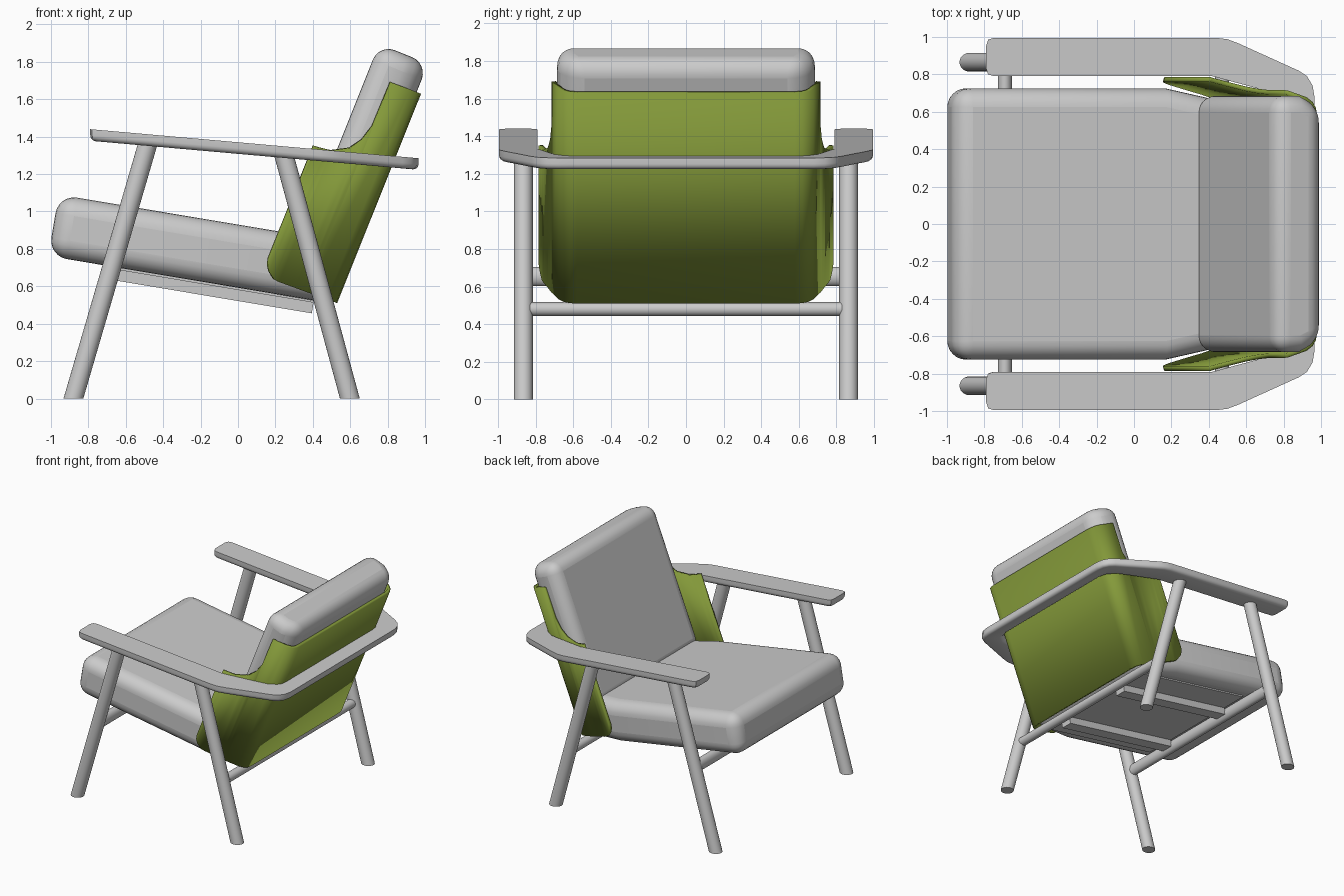
import bpy, bmesh, math
from mathutils import Vector as V

if "Cube" in bpy.data.objects:
    bpy.data.objects.remove(bpy.data.objects["Cube"])


def material(name, rgb):
    m = bpy.data.materials.new(name)
    m.use_nodes = True
    m.diffuse_color = (*rgb, 1)
    m.node_tree.nodes["Principled BSDF"].inputs["Base Color"].default_value = (*rgb, 1)
    return m


GREY = material("light grey", (0.6, 0.6, 0.6))
GREEN = material("olive green", (0.23, 0.32, 0.042))
parts = []


def finish(name, bm, mat):
    bmesh.ops.recalc_face_normals(bm, faces=bm.faces)
    me = bpy.data.meshes.new(name)
    bm.to_mesh(me)
    bm.free()
    me.materials.append(mat)
    ob = bpy.data.objects.new(name, me)
    bpy.context.collection.objects.link(ob)
    parts.append(ob)
    return ob


def prism(name, outline, origin, a, b, depth, bevel=0, bottom_bevel=0):
    """Outline in the plane of a and b, extruded along depth."""
    bm = bmesh.new()
    base = [bm.verts.new(origin + a * p + b * q) for p, q in outline]
    face = bm.faces.new(base)
    rim = list(face.edges)
    ext = bmesh.ops.extrude_face_region(bm, geom=[face], use_keep_orig=True)
    for v in ext["geom"]:
        if isinstance(v, bmesh.types.BMVert):
            v.co += depth
    bmesh.ops.recalc_face_normals(bm, faces=bm.faces)
    if bottom_bevel:
        bmesh.ops.bevel(bm, geom=rim, offset=bottom_bevel, segments=4,
                        profile=0.5, affect='EDGES')
    ob = finish(name, bm, GREY)
    if bevel:
        mod = ob.modifiers.new("rounded edges", 'BEVEL')
        mod.width, mod.segments, mod.limit_method = bevel, 6, 'ANGLE'
    return ob


def rod(name, p, q, a, b, sides=24):
    """Round bar whose end caps lie in the plane of a and b."""
    bm = bmesh.new()
    turn = [2 * math.pi * i / sides for i in range(sides)]
    rings = [[bm.verts.new(V(c) + a * math.cos(t) + b * math.sin(t)) for t in turn]
             for c in (p, q)]
    for i in range(sides):
        j = (i + 1) % sides
        bm.faces.new((rings[0][i], rings[0][j], rings[1][j], rings[1][i]))
    for r in rings:
        bm.faces.new(r)
    return finish(name, bm, GREY)


X, Y, Z = V((1, 0, 0)), V((0, 1, 0)), V((0, 0, 1))

# Seat cushion, sloping down to the rear and narrowing there
along, up = V((0.986, 0, -0.165)), V((0.165, 0, 0.986))
seat = V((-1.014, 0, 0.762))
half = [(0, 0.725), (1.16, 0.725), (1.54, 0.64)]
prism("seat_cushion", half + [(s, -y) for s, y in reversed(half)],
      seat, along, Y, up * 0.333, bevel=0.1)

# Seat board and rails under the cushion
prism("seat_board", [(0.37, -0.58), (1.44, -0.58), (1.44, 0.58), (0.37, 0.58)],
      seat, along, Y, up * -0.012)
for side, y in (("left", 0.3), ("right", -0.37)):
    prism(side + "_seat_rail", [(0.37, y - 0.05), (1.44, y - 0.05), (1.44, y + 0.05), (0.37, y + 0.05)],
          seat, along, Y, up * -0.07)

# Back cushion, in the leaning frame of the backrest
lean, fwd = V((0.372, 0, 0.928)), V((-0.928, 0, 0.372))
heel = V((0.53, 0, 0.51))
prism("back_cushion", [(0.025, -0.63), (0.14, -0.685), (0.307, -0.685),
                       (0.307, 0.685), (0.14, 0.685), (0.025, 0.63)],
      heel + lean * 0.2, fwd, Y, lean * 1.17, bevel=0.09)

# Wrapped shell: stations of forward depth, half width, lower end, upper end
stations = [(0, 0.58, 0, 1.206), (0.006, 0.62, 0, 1.206), (0.025, 0.652, 0, 1.206),
            (0.06, 0.678, 0, 1.206), (0.171, 0.715, -0.006, 1.203),
            (0.174, 0.716, -0.006, 0.95), (0.2, 0.723, -0.007, 0.86),
            (0.244, 0.735, -0.008, 0.796), (0.331, 0.76, -0.011, 0.747),
            (0.36, 0.768, -0.008, 0.742), (0.4, 0.778, 0.022, 0.737),
            (0.418, 0.783, 0.05, 0.735), (0.426, 0.786, 0.085, 0.735)]
bm = bmesh.new()
path = [(n, -y, lo, hi) for n, y, lo, hi in reversed(stations)] + stations
cols = [[bm.verts.new(heel + fwd * n + Y * y + lean * h) for h in (lo, hi)]
        for n, y, lo, hi in path]
for c, d in zip(cols, cols[1:]):
    bm.faces.new((c[0], d[0], d[1], c[1]))
shell = finish("back_shell", bm, GREEN)
# Thicken towards the sitter
normal = shell.data.polygons[len(stations) - 1].normal
thick = shell.modifiers.new("thickness", 'SOLIDIFY')
thick.thickness = 0.025
thick.offset = 1 if normal.dot(fwd) > 0 else -1

# Armrests and rear rail in one sloping bent band
outer = [(0.965, 0.62), (0.965, 0.68), (0.955, 0.74), (0.925, 0.79), (0.88, 0.82),
         (0.56, 0.965), (0.5, 0.988), (0.44, 0.995), (-0.75, 0.995), (-0.78, 0.985),
         (-0.79, 0.955)]
inner = [(-0.79, 0.83), (-0.78, 0.8), (-0.75, 0.79), (0.42, 0.79), (0.66, 0.725),
         (0.76, 0.695), (0.82, 0.65), (0.842, 0.58)]
band = outer + inner
prism("armrest_band", band + [(x, -y) for x, y in reversed(band)],
      V((0, 0, 1.308)), V((1, 0, -0.0885)), Y, Z * 0.062, bottom_bevel=0.03)

# Splayed legs with flat feet
for side, y in (("left", 0.865), ("right", -0.865)):
    rod(side + "_front_leg", (-0.88, y, 0), (-0.48, y, 1.37), X * 0.053, Y * 0.05)
    rod(side + "_rear_leg", (0.598, y, 0), (0.246, y, 1.3), X * 0.053, Y * 0.05)

# Cross bars between the legs
rod("front_cross_bar", (-0.69, -0.84, 0.653), (-0.69, 0.84, 0.653), X * 0.038, Z * 0.051)
rod("rear_cross_bar", (0.47, -0.83, 0.48), (0.47, 0.83, 0.48), X * 0.037, Z * 0.037)

# Smooth shading with sharp edges kept
bpy.ops.object.select_all(action='DESELECT')
for ob in parts:
    ob.select_set(True)
bpy.context.view_layer.objects.active = parts[0]
bpy.ops.object.shade_smooth_by_angle(angle=math.radians(35))
